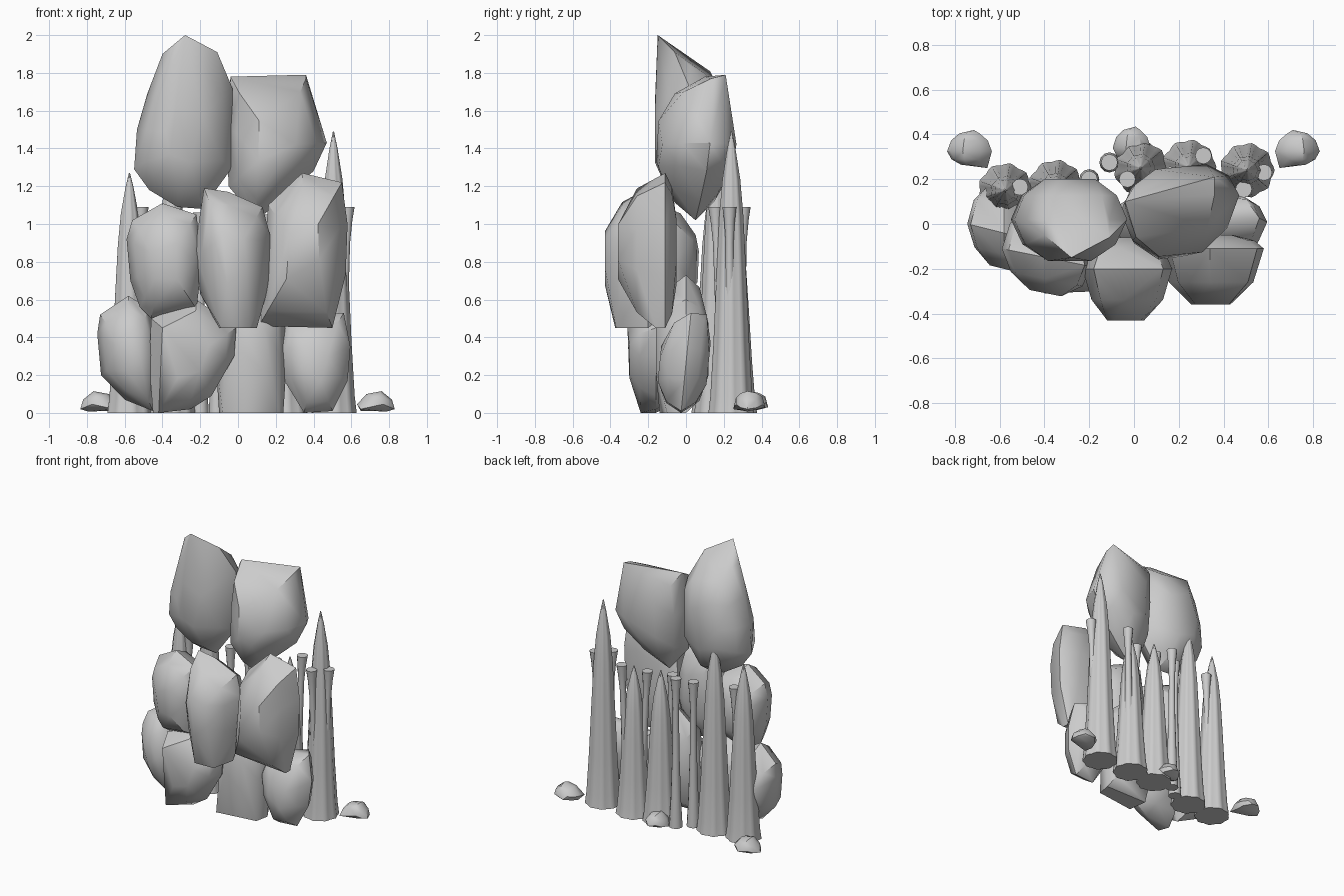
import bpy, bmesh, math
from mathutils import Vector

if "Cube" in bpy.data.objects:
    bpy.data.objects.remove(bpy.data.objects["Cube"])


def finish(bm, name, angle):
    bmesh.ops.recalc_face_normals(bm, faces=bm.faces)
    me = bpy.data.meshes.new(name)
    bm.to_mesh(me)
    bm.free()
    ob = bpy.data.objects.new(name, me)
    bpy.context.collection.objects.link(ob)
    bpy.ops.object.select_all(action='DESELECT')
    ob.select_set(True)
    bpy.context.view_layer.objects.active = ob
    bpy.ops.object.shade_smooth_by_angle(angle=math.radians(angle))


def boulder(name, outline, y, extra=(), lean=0.0, yaw=0.0):
    """Convex rock: front outline at y[1], shrinking towards y[0] (front) and y[2] (back)."""
    xs, zs = zip(*outline)
    cx, cz = (min(xs) + max(xs)) / 2, (min(zs) + max(zs)) / 2
    bm = bmesh.new()
    for yy, s in ((y[1], 1), (y[1] + .6 * (y[0] - y[1]), .8), (y[0], .38),
                  (y[1] + .6 * (y[2] - y[1]), .82), (y[2], .45)):
        for x, z in outline[::1 if s > .6 else 2]:
            px, pz = cx + (x - cx) * s, cz + (z - cz) * s
            bm.verts.new((px, yy + lean * (pz - cz) + yaw * (px - cx), pz))
    for p in extra:
        bm.verts.new(p)
    res = bmesh.ops.convex_hull(bm, input=bm.verts)
    loose = list({v for v in res['geom_interior'] + res['geom_unused']
                  if isinstance(v, bmesh.types.BMVert)})
    bmesh.ops.delete(bm, geom=loose, context='VERTS')
    finish(bm, name, 38)


def column(name, base, top, profile, lobes=0, segs=12):
    """Lofted stem from base to top; lobes adds vertical fluting."""
    base, top = Vector(base), Vector(top)
    bm = bmesh.new()
    rings = []
    for f, r in profile:
        c = base.lerp(top, f)
        ring = []
        for i in range(segs):
            a = 2 * math.pi * i / segs
            q = r * (1 + (.045 * math.cos(lobes * a) if lobes else 0))
            ring.append(bm.verts.new((c.x + q * math.cos(a), c.y + q * math.sin(a), c.z)))
        rings.append(ring)
    for a, b in zip(rings, rings[1:]):
        for i in range(segs):
            j = (i + 1) % segs
            bm.faces.new((a[i], a[j], b[j], b[i]))
    bm.faces.new(rings[0][::-1])
    bm.faces.new(rings[-1])
    finish(bm, name, 50)


# Top row of boulders
boulder("boulder_top_left",
        [(-.39, 1.88), (-.48, 1.69), (-.535, 1.5), (-.55, 1.29), (-.47, 1.18), (-.32, 1.09),
         (-.19, 1.08), (-.03, 1.3), (-.03, 1.72), (-.11, 1.84)],
        (-.165, .02, .2), [(-.28, -.15, 2), (-.40, -.05, 1.9), (-.11, -.06, 1.91), (-.45, .16, 1.45)])
boulder("boulder_top_right",
        [(-.04, 1.76), (.36, 1.77), (.47, 1.43), (.4, 1.28), (.22, 1.12), (.07, 1.06), (-.05, 1.2), (-.06, 1.5)],
        (-.14, .09, .25), [(.36, .21, 1.79), (-.04, .1, 1.78), (.1, .05, 1.02)], .06, .14)
# Middle row of boulders
boulder("boulder_middle_left",
        [(-.40, 1.11), (-.56, 1.02), (-.59, .92), (-.57, .7), (-.52, .56), (-.46, .5), (-.22, .55),
         (-.19, .8), (-.22, 1.05)],
        (-.31, -.15, .05), yaw=-.2)
boulder("boulder_middle_centre",
        [(-.18, 1.19), (-.05, 1.17), (.13, 1.09), (.17, .94), (.17, .7), (.1, .45), (-.1, .45),
         (-.2, .63), (-.23, .86)],
        (-.43, -.2, -.06), [(.06, -.37, .45), (-.09, -.375, .45), (-.12, -.43, .9)])
boulder("boulder_middle_right",
        [(.16, 1.1), (.34, 1.27), (.55, 1.22), (.58, 1.0), (.57, .73), (.5, .45), (.11, .46), (.16, .8)],
        (-.36, -.11, -.05), [(.5, -.16, .45)])
# Bottom row of boulders
boulder("boulder_bottom_left",
        [(-.58, .62), (-.73, .52), (-.745, .42), (-.725, .2), (-.6, .07), (-.45, .01), (-.42, .3), (-.47, .55)],
        (-.2, -.04, .15), yaw=-.25)
boulder("boulder_bottom_centre_left",
        [(-.46, .5), (-.22, .6), (-.01, .45), (-.02, .3), (-.14, .09), (-.25, .02), (-.45, 0), (-.47, .25)],
        (-.3, -.16, .02), [(-.42, -.24, 0), (-.4, -.31, .45)])
boulder("boulder_bottom_centre",
        [(-.08, .6), (.08, .73), (.24, .6), (.26, .3), (.24, 0), (-.1, 0), (-.12, .3)],
        (-.16, 0, .12), [(-.08, -.14, 0), (.22, -.1, 0)])
boulder("boulder_bottom_right",
        [(.26, .5), (.56, .53), (.595, .35), (.58, .17), (.5, .01), (.35, 0), (.24, .18), (.21, .36)],
        (-.14, 0, .12), [(.5, .11, .52)], .1)

# Fluted pointed spikes behind the rocks
SPIKE = [(0, .118), (.06, .108), (.25, .092), (.5, .076), (.7, .062), (.83, .046), (.94, .021), (1, .003)]
SPIKES = [(-.575, .15, 1.27), (-.35, .165, 1.4), (.03, .25, 1.1), (.245, .255, 1.08), (.505, .24, 1.49)]
for i, (x, y, h) in enumerate(SPIKES):
    column(f"spike_{i}", (x, y, 0), (x, y, h), SPIKE, lobes=9, segs=36)

# Thin stalks with flared tops, springing from the nearest spike or from the ground
STALK = [(0, .045), (.2, .034), (.5, .024), (.8, .021), (.92, .028), (1, .037)]
for i, (x, y, h) in enumerate([(.58, .23, 1.09), (.49, .155, 1.09), (.31, .305, 1.09), (.16, .22, 1.05),
                               (-.11, .275, 1.09), (-.03, .2, 1.07), (-.2, .2, 1.06), (-.51, .165, 1.09)]):
    sx, sy, _ = min(SPIKES, key=lambda s: math.hypot(s[0] - x, s[1] - y))
    near = math.hypot(sx - x, sy - y) < .14
    base = (x + .5 * (sx - x), y + .5 * (sy - y), .15) if near else (x, y, 0)
    column(f"stalk_{i}", base, (x, y, h), STALK)

# Pebbles on the ground
PEBBLE = [(-.1, .02), (-.085, .07), (-.03, .115), (.05, .1), (.1, .045), (.08, .01), (-.06, .008)]
for name, x, y, m in (("pebble_left", -.735, .335, 1), ("pebble_right", .73, .335, -1), ("pebble_back", -.01, .35, .85)):
    boulder(name, [(x + px * m, pz) for px, pz in PEBBLE], (y - .07, y - .01, y + .07),
            [(x + .08 * m, y - .085, .02), (x + .02 * m, y + .085, .03)])
